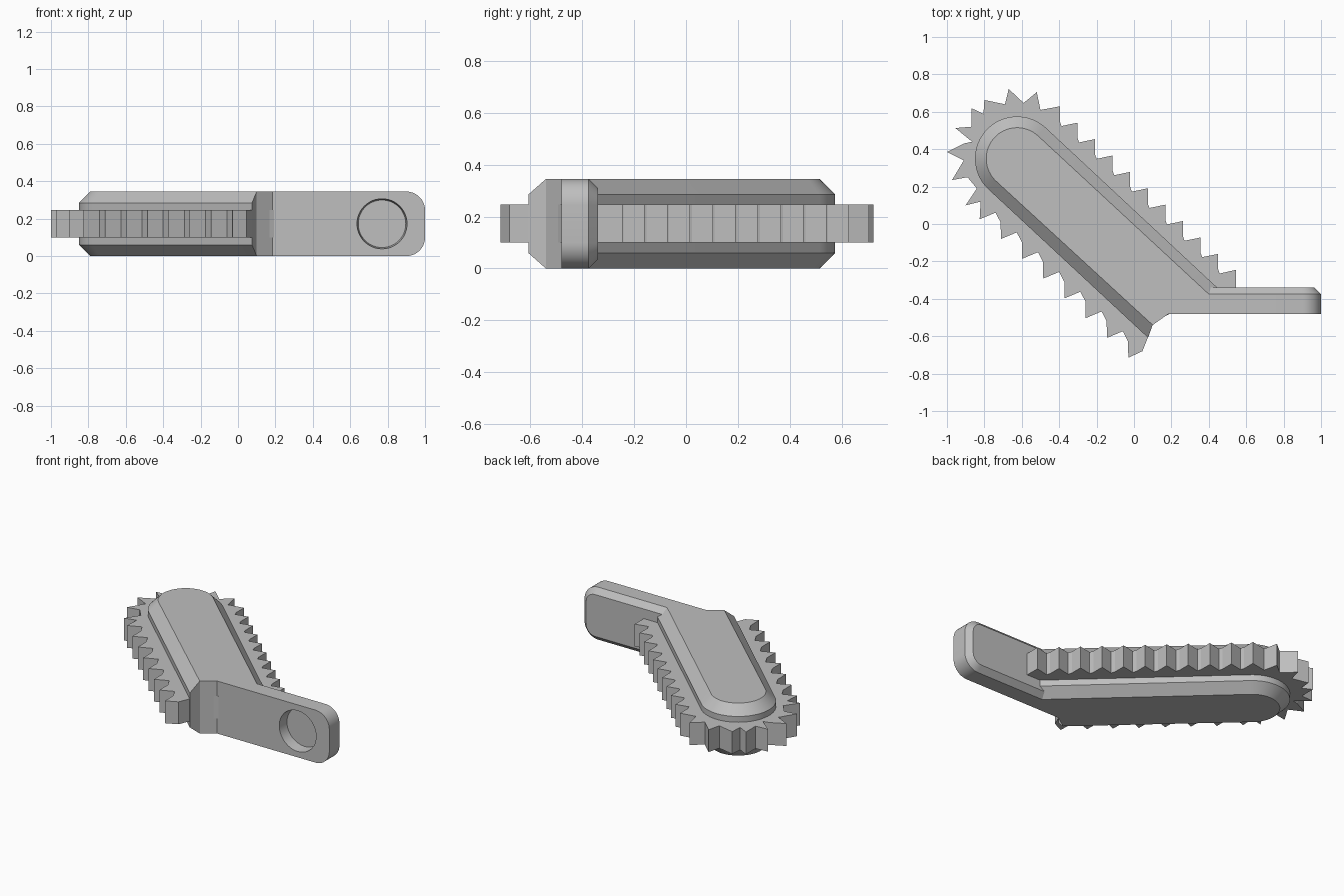
import bpy, bmesh, math
from mathutils import Vector

if "Cube" in bpy.data.objects:
    bpy.data.objects.remove(bpy.data.objects["Cube"], do_unlink=True)

H = 0.345                                  # full thickness
CHAMFER = 0.06
TILT = math.radians(47)                    # direction of the blade's upper normal
TIP = Vector((-0.625, 0.35))               # centre of the rounded end
NORMAL = Vector((math.cos(TILT), math.sin(TILT)))
ALONG = Vector((NORMAL.y, -NORMAL.x))      # from rounded end toward the handle

grey = bpy.data.materials.new("plain_grey")
grey.use_nodes = True
colour = (0.52, 0.52, 0.52, 1)
grey.diffuse_color = colour
grey.node_tree.nodes["Principled BSDF"].inputs["Base Color"].default_value = colour


def loft(name, rings):
    """Closed solid through rings of equal point count."""
    bm = bmesh.new()
    loops = [[bm.verts.new(p) for p in ring] for ring in rings]
    n = len(loops[0])
    for a, b in zip(loops, loops[1:]):
        for i in range(n):
            j = (i + 1) % n
            bm.faces.new((a[i], a[j], b[j], b[i]))
    caps = [bm.faces.new(loops[0]), bm.faces.new(loops[-1])]
    bmesh.ops.triangulate(bm, faces=caps)
    bmesh.ops.remove_doubles(bm, verts=bm.verts, dist=0.0001)
    bmesh.ops.recalc_face_normals(bm, faces=bm.faces)
    mesh = bpy.data.meshes.new(name)
    bm.to_mesh(mesh)
    bm.free()
    mesh.materials.append(grey)
    obj = bpy.data.objects.new(name, mesh)
    bpy.context.collection.objects.link(obj)
    return obj


def arc(cx, cy, r, start, end, steps):
    return [(cx + r * math.cos(start + (end - start) * i / steps),
             cy + r * math.sin(start + (end - start) * i / steps))
            for i in range(steps + 1)]


def smooth(obj):
    bpy.ops.object.select_all(action='DESELECT')
    obj.select_set(True)
    bpy.context.view_layer.objects.active = obj
    bpy.ops.object.shade_smooth_by_angle(angle=math.radians(30))


# Blade body: chamfered above and below, with the neck leading into the handle
def body_ring(z, inset):
    pts = arc(*TIP, 0.225 - inset, TILT, TILT + math.pi, 32)
    neck = [(0.1, -0.54), (0.185, -0.48), (0.4, -0.48)]
    if inset:
        pts += [neck[0]] + neck + [(0.4, -0.375)]
    else:
        pts += [(0.075, -0.608)] + neck + [(0.445, -0.34)]
    return [(x, y, z) for x, y in pts]


body = loft("blade_body", [body_ring(0, CHAMFER), body_ring(CHAMFER, 0),
                           body_ring(H - CHAMFER, 0), body_ring(H, CHAMFER)])
smooth(body)


# Handle: rounded at its free end, chamfered along the back
def handle_ring(y, d):
    r = 0.1
    pts = [(0.4, H - d), (0.4, d)]
    pts += arc(1 - r, r, r - d, -math.pi / 2, 0, 10)
    pts += arc(1 - r, H - r, r - d, 0, math.pi / 2, 10)
    return [(x, y, z) for x, z in pts]


handle = loft("handle", [handle_ring(-0.48, 0), handle_ring(-0.375, 0),
                         handle_ring(-0.34, 0.035)])

# Blind round socket in the front of the handle
cutter = loft("socket_cutter", [
    [(x, y, z) for x, z in arc(0.77, H / 2, r, 0, 2 * math.pi * 47 / 48, 47)]
    for y, r in ((-0.5, 0.136), (-0.41, 0.127))])
cutter.hide_render = True
cut = handle.modifiers.new("socket", 'BOOLEAN')
cut.operation = 'DIFFERENCE'
cut.solver = 'EXACT'
cut.object = cutter
bpy.context.view_layer.objects.active = handle
bpy.ops.object.modifier_apply(modifier=cut.name)
bpy.data.objects.remove(cutter, do_unlink=True)
smooth(handle)


# Saw-toothed band around the blade
def teeth(side, start, pitch, count, shape):
    """Repeat a tooth shape of (distance along, distance out) steps."""
    return [tuple(TIP + ALONG * (start + k * pitch + s) + NORMAL * side * out)
            for k in range(count) for s, out in shape]


upper = teeth(1, -0.023, 0.1285, 10, [(0, 0.36), (0.055, 0.301), (0.078, 0.289)])
lower = teeth(-1, 0.075, 0.155, 7, [(0, 0.374), (0.038, 0.29), (0.094, 0.31)])
end_cap = [(0.545, -0.245), (0.545, -0.34), (0.42, -0.37), (0.09, -0.53),
           (0.075, -0.605), (0.045, -0.68), (-0.03, -0.715)]
round_teeth = [(-0.82, 0.12), (-0.9, 0.1), (-0.84, 0.19), (-0.89, 0.25),
               (-0.973, 0.235), (-0.91, 0.34), (-1.0, 0.385), (-0.91, 0.43),
               (-0.866, 0.44), (-0.955, 0.513), (-0.87, 0.52), (-0.87, 0.62),
               (-0.805, 0.588), (-0.8, 0.663), (-0.69, 0.64), (-0.67, 0.722),
               (-0.59, 0.647), (-0.52, 0.705), (-0.5, 0.61)]
outline = upper + end_cap + lower[::-1] + round_teeth
loft("tooth_band", [[(x, y, z) for x, y in outline] for z in (0.1, 0.247)])
